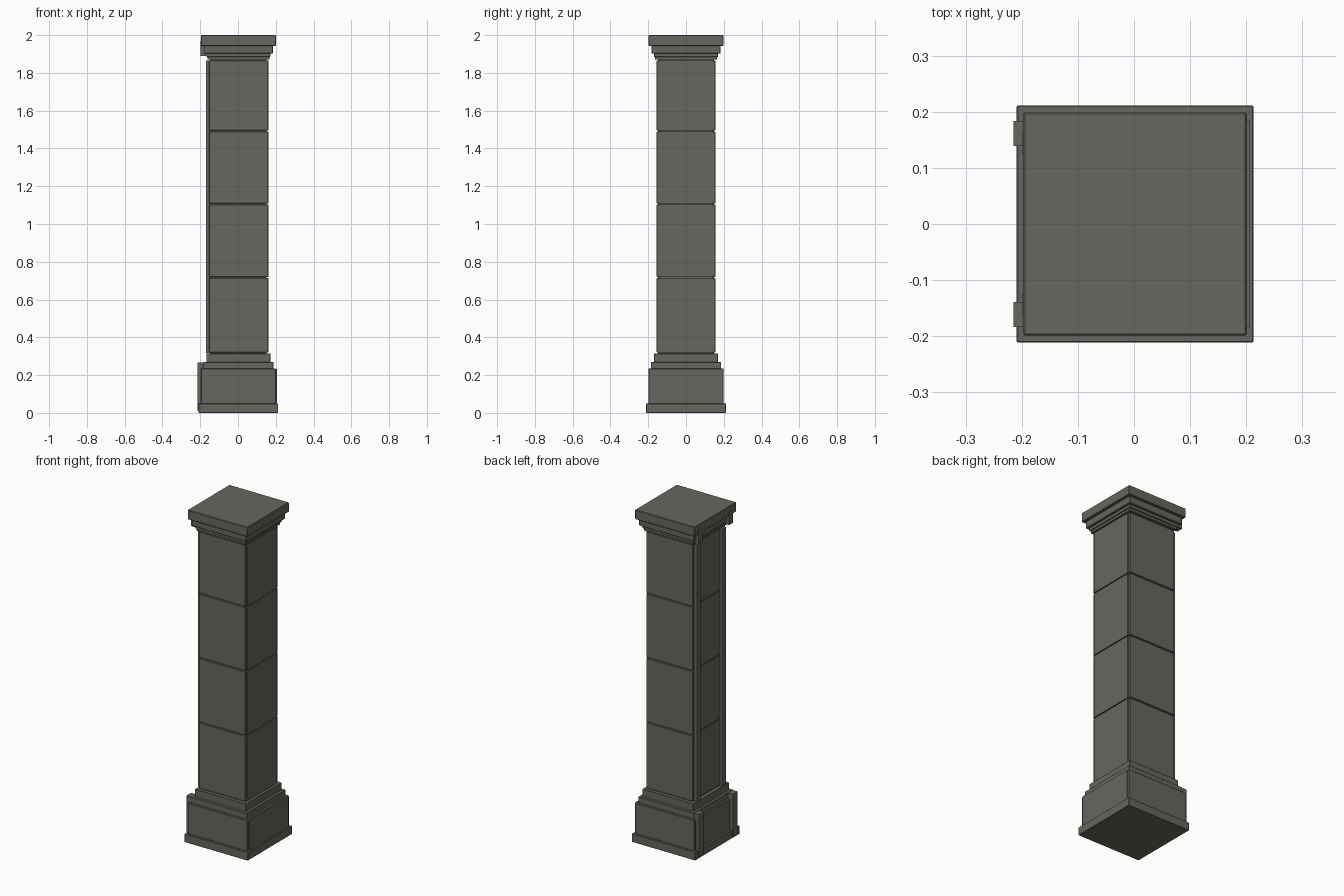
import bpy

cube = bpy.data.objects.get("Cube")
if cube:
    bpy.data.objects.remove(cube, do_unlink=True)

stone = bpy.data.materials.new("grey_stone")
stone.use_nodes = True
colour = (0.14, 0.132, 0.112, 1)
stone.diffuse_color = colour
stone.node_tree.nodes["Principled BSDF"].inputs["Base Color"].default_value = colour

CX = 0.002  # axis of the column, offset by the side strips


def box(name, x, y, z, bevel=0.0):
    """Box from (low, high) ranges on each axis."""
    ranges = (x, y, z)
    bpy.ops.mesh.primitive_cube_add(size=1, location=[(a + b) / 2 for a, b in ranges])
    ob = bpy.context.object
    ob.name = name
    ob.scale = [b - a for a, b in ranges]
    bpy.ops.object.transform_apply(location=False, rotation=False, scale=True)
    ob.data.materials.append(stone)
    if bevel:
        mod = ob.modifiers.new("chamfer", "BEVEL")
        mod.width = bevel
        mod.segments = 1
    return ob


def slab(name, half, low, high, bevel=0.002):
    return box(name, (CX - half, CX + half), (-half, half), (low, high), bevel)


# Base and plinth courses
slab("base_slab", 0.211, 0.0, 0.05)
slab("plinth", 0.199, 0.048, 0.235, 0.003)
slab("plinth_step", 0.186, 0.233, 0.27)
slab("shaft_collar", 0.17, 0.268, 0.315)

# Shaft of four blocks around a recessed core
slab("shaft_core", 0.149, 0.31, 1.88, 0)
joints = [0.318, 0.717, 1.105, 1.492, 1.868]
for i, (low, high) in enumerate(zip(joints, joints[1:])):
    z = (low + 0.003, high - 0.003)
    slab(f"shaft_block_{i + 1}", 0.155, *z)
    box(f"shaft_face_panel_{i + 1}", (0.14, 0.162), (-0.14, 0.14), z)

# Capital courses
slab("capital_neck", 0.164, 1.87, 1.887)
slab("capital_lower_step", 0.17, 1.885, 1.905)
slab("capital_upper_step", 0.183, 1.903, 1.945)
slab("capital_slab", 0.199, 1.943, 2.0, 0.003)

# Raised panel on the plinth
box("plinth_face_panel", (0.19, 0.206), (-0.185, 0.185), (0.052, 0.232))

# Paired strips on the right side
for side, label in ((1, "back"), (-1, "front")):
    def strip(name, x, inner, outer, z):
        y = sorted((side * inner, side * outer))
        box(f"{label}_{name}", x, y, z)

    strip("plinth_strip", (-0.215, -0.18), 0.139, 0.184, (0.012, 0.268))
    strip("shaft_strip", (-0.17, -0.14), 0.105, 0.14, (0.318, 1.865))
    strip("capital_strip", (-0.199, -0.15), 0.125, 0.165, (1.89, 1.97))
